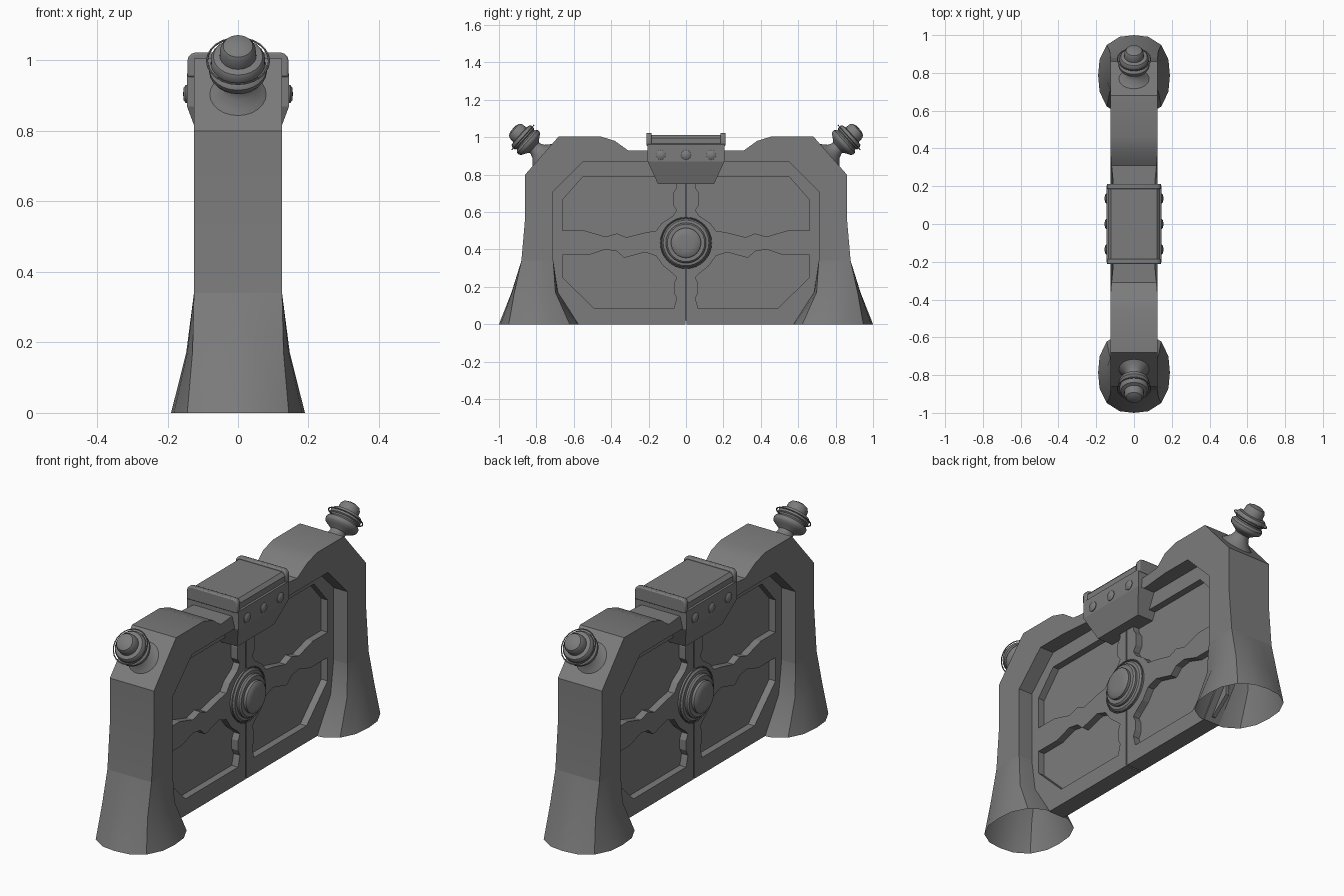
import bpy, bmesh, math
from mathutils import Vector, Matrix

if "Cube" in bpy.data.objects:
    bpy.data.objects.remove(bpy.data.objects["Cube"])

# Dark grey metal for every part
metal = bpy.data.materials.new("dark_metal")
metal.diffuse_color = (.2, .2, .2, 1)
metal.use_nodes = True
metal.node_tree.nodes["Principled BSDF"].inputs["Base Color"].default_value = metal.diffuse_color


def finish(bm, name, smooth=None):
    bmesh.ops.recalc_face_normals(bm, faces=bm.faces)
    me = bpy.data.meshes.new(name)
    bm.to_mesh(me)
    bm.free()
    me.materials.append(metal)
    ob = bpy.data.objects.new(name, me)
    bpy.context.collection.objects.link(ob)
    if smooth:
        select(ob)
        bpy.ops.object.shade_smooth_by_angle(angle=math.radians(smooth))
    return ob


def select(ob):
    bpy.ops.object.select_all(action='DESELECT')
    ob.select_set(True)
    bpy.context.view_layer.objects.active = ob


def loft(name, rings, cap_start=True, cap_end=True, smooth=None):
    bm = bmesh.new()
    loops = [[bm.verts.new(p) for p in r] for r in rings]
    n = len(loops[0])
    for a, b in zip(loops, loops[1:]):
        for i in range(n):
            bm.faces.new((a[i], a[(i + 1) % n], b[(i + 1) % n], b[i]))
    if cap_start:
        bm.faces.new(loops[0])
    if cap_end:
        bm.faces.new(loops[-1])
    return finish(bm, name, smooth)


def lathe(name, profile, origin, axis, n=24):
    """Spin (radius, height) points round an axis."""
    bm = bmesh.new()
    vs = [bm.verts.new((r, 0, h)) for r, h in profile]
    es = [bm.edges.new(p) for p in zip(vs, vs[1:])]
    bmesh.ops.spin(bm, geom=vs + es, cent=(0, 0, 0), axis=(0, 0, 1),
                   angle=2 * math.pi, steps=n)
    bmesh.ops.remove_doubles(bm, verts=bm.verts, dist=1e-5)
    m = Matrix.Translation(origin) @ Vector(axis).to_track_quat('Z', 'Y').to_matrix().to_4x4()
    bm.transform(m)
    return finish(bm, name, 35)


def ring(r, t, h):
    """Small closed section for a thin wire ring."""
    return [(r + t * math.cos(a * math.pi / 3), h + t * math.sin(a * math.pi / 3)) for a in range(7)]


def sheet(name, splines, half):
    """Filled yz outline with holes, extruded along x."""
    cu = bpy.data.curves.new(name, 'CURVE')
    cu.dimensions, cu.fill_mode, cu.extrude = '2D', 'BOTH', half
    cu.materials.append(metal)
    for pts in splines:
        s = cu.splines.new('POLY')
        s.points.add(len(pts) - 1)
        for p, (y, z) in zip(s.points, pts):
            p.co = (y, z, 0, 1)
        s.use_cyclic_u = True
    ob = bpy.data.objects.new(name, cu)
    bpy.context.collection.objects.link(ob)
    ob.matrix_world = Matrix(((0, 0, 1, 0), (1, 0, 0, 0), (0, 1, 0, 0), (0, 0, 0, 1)))
    select(ob)
    bpy.ops.object.convert(target='MESH')
    bpy.ops.object.shade_flat()


# Arch frame: half outline mirrored, thinner at the middle of the beam
outer = [(.88, .34), (.86, .57), (.86, .80), (.68, 1.005), (.46, 1.005), (.38, .98), (.31, .93), (.22, .93)]
inner = [(.22, .87), (.38, .87), (.55, .87), (.71, .71), (.71, .34)]
loop = outer + [(-y, z) for y, z in reversed(outer)]
loop += [(-y, z) for y, z in reversed(inner)] + inner


def half_x(y):
    return .11 + .015 * min(1, max(0, (abs(y) - .22) / .15))


loft("arch_frame", [[(s * half_x(y), y, z) for y, z in loop] for s in (-1, 1)], smooth=20)

# Flared post feet: square section blending to a rounded base, open underneath
# (z, centre y, half x, half y, roundness)
FOOT = [(0, .785, .19, .215, 1), (.17, .808, .147, .125, .5), (.34, .795, .125, .085, 0)]


def foot_ring(s, z, cy, hx, hy, k):
    pts = []
    for i in range(16):
        a = i * math.pi / 8
        c, d = abs(math.cos(a)), abs(math.sin(a))
        f = k / (c ** 2.5 + d ** 2.5) ** .4 + (1 - k) / max(c, d)
        pts.append((hx * math.cos(a) * f, s * (cy + hy * math.sin(a) * f), z))
    return pts


for s in (-1, 1):
    loft("post_foot", [foot_ring(s, *r) for r in FOOT], cap_start=False, cap_end=False, smooth=32)

# Door leaves: raised tracery with two pockets each, over a thinner panel
leaf = [(.004, .0), (.58, .0), (.70, .17), (.715, .32), (.715, .715), (.55, .875), (.004, .875)]
upper = [(.05, .79), (.55, .79), (.66, .665), (.66, .50), (.54, .50), (.43, .468), (.37, .485), (.32, .465),
         (.22, .49), (.16, .50), (.13, .54), (.07, .58), (.05, .61), (.07, .64), (.07, .70), (.05, .73)]
lower = [(.065, .085), (.49, .085), (.66, .25), (.66, .37), (.52, .37), (.43, .40), (.37, .39), (.33, .355),
         (.22, .385), (.16, .365), (.12, .31), (.07, .27), (.05, .25), (.065, .22), (.065, .17), (.05, .14)]
for s in (-1, 1):
    flip = [[(s * y, z) for y, z in p] for p in (leaf, upper, lower)]
    sheet("door_tracery", flip, .046)
panel = [(.70, .10), (.70, .72), (.55, .87)]
sheet("door_panel", [[(.6, .02)] + panel + [(-y, z) for y, z in reversed(panel)] + [(-.6, .02)]], .01)

# Round door boss on both faces, with a wire ring
BOSS = [(.13, .03), (.13, .06), (.122, .068), (.108, .07), (.108, .08), (.10, .088), (.08, .088),
        (.08, .102), (.07, .11), (.04, .113), (0, .113)]
for s in (-1, 1):
    lathe("door_boss", BOSS, (0, 0, .435), (s, 0, 0), 32)
    lathe("boss_ring", ring(.135, .003, .06), (0, 0, .435), (s, 0, 0), 32)

# Lock housing over the beam
BODY = [(.75, .10, .15), (.87, .145, .205), (.962, .145, .205), (.966, .138, .2),
        (.995, .138, .2), (1.012, .122, .2)]
loft("lock_housing", [[(x, y, z), (-x, y, z), (-x, -y, z), (x, -y, z)] for z, x, y in BODY])
for s in (-1, 1):
    # End rims with rounded corners
    bm = bmesh.new()
    bmesh.ops.create_cube(bm, size=1, matrix=Matrix.Translation((0, s * .198, .988))
                          @ Matrix.Diagonal((.288, .028, .07, 1)))
    top = [e for e in bm.edges if all(v.co.z > 1 for v in e.verts)
           and abs(e.verts[0].co.x - e.verts[1].co.x) < .01]
    bmesh.ops.bevel(bm, geom=top, offset=.025, segments=3, profile=.5, affect='EDGES')
    rim = finish(bm, "housing_rim", 35)
    bev = rim.modifiers.new("bevel", 'BEVEL')
    bev.width, bev.segments = .006, 2
    # Rivets
    for y in (-.135, 0, .135):
        lathe("housing_rivet", [(.026, 0), (.026, .006), (.018, .012), (0, .014)],
              (s * .142, y, .905), (s, 0, 0), 12)

# Tilted lamps on the chamfered post corners
LAMP = [(.085, -.004), (.07, .008), (.048, .028), (.038, .05), (.038, .06), (.06, .075), (.077, .085),
        (.082, .095), (.082, .107), (.076, .114), (.07, .118), (.07, .125), (.077, .13), (.077, .148), (.07, .158),
        (.052, .162), (.05, .19), (.042, .203), (.025, .21), (0, .212)]
for s in (-1, 1):
    spot, tilt = (0, s * .768, .905), (0, s * .743, .669)
    lathe("lamp", LAMP, spot, tilt)
    lathe("lamp_ring", ring(.088, .003, .14), spot, tilt)
